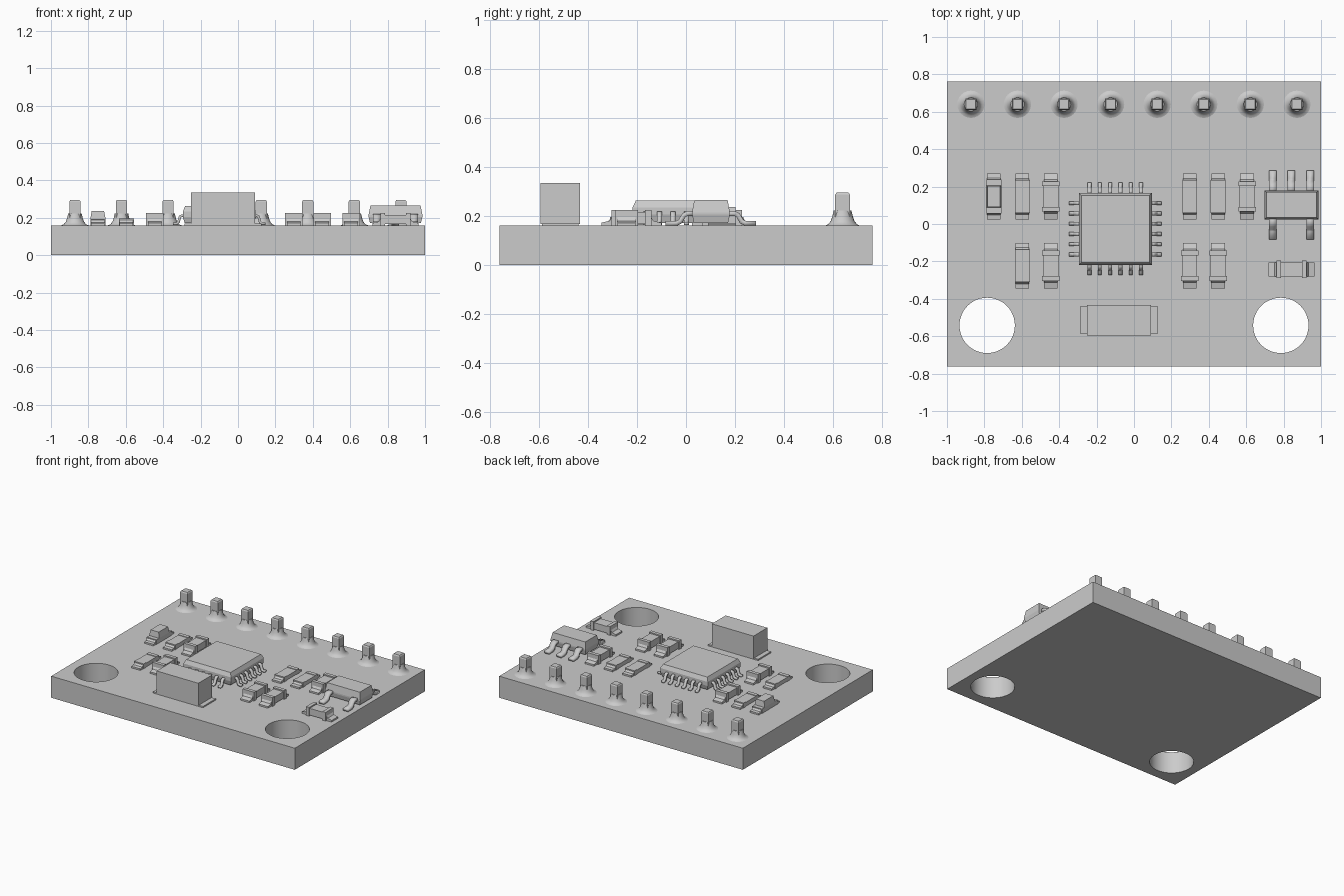
import bpy, bmesh, math
from mathutils import Matrix, Vector

if "Cube" in bpy.data.objects:
    bpy.data.objects.remove(bpy.data.objects["Cube"], do_unlink=True)

grey = bpy.data.materials.new("plain grey")
grey.use_nodes = True
grey.diffuse_color = (0.6, 0.6, 0.6, 1)
grey.node_tree.nodes["Principled BSDF"].inputs["Base Color"].default_value = (0.6, 0.6, 0.6, 1)

TOP = 0.16  # upper face of the board


def finish(name, bm, loc=(0, 0), turn=0, smooth=False):
    """Turn a bmesh into a placed object; its z = 0 rests on the board."""
    bmesh.ops.recalc_face_normals(bm, faces=bm.faces)
    mesh = bpy.data.meshes.new(name)
    bm.to_mesh(mesh)
    bm.free()
    mesh.materials.append(grey)
    obj = bpy.data.objects.new(name, mesh)
    bpy.context.collection.objects.link(obj)
    obj.matrix_world = Matrix.Translation((*loc, TOP)) @ Matrix.Rotation(math.radians(turn), 4, 'Z')
    if smooth:
        smooth_edges(obj)
    return obj


def smooth_edges(obj):
    bpy.ops.object.select_all(action='DESELECT')
    obj.select_set(True)
    bpy.context.view_layer.objects.active = obj
    bpy.ops.object.shade_smooth_by_angle(angle=math.radians(35))


def loft(bm, rings):
    """Closed solid through stacked rings of points."""
    loops = [[bm.verts.new(p) for p in ring] for ring in rings]
    n = len(loops[0])
    for low, high in zip(loops, loops[1:]):
        for i in range(n):
            j = (i + 1) % n
            bm.faces.new((low[i], low[j], high[j], high[i]))
    bm.faces.new(loops[0][::-1])
    bm.faces.new(loops[-1])


def block(bm, levels, y=0):
    """Stack of rectangles, each given as half x, half y, z."""
    loft(bm, [[(sx * hx, y + sy * hy, z) for sx, sy in ((-1, -1), (1, -1), (1, 1), (-1, 1))]
              for hx, hy, z in levels])


def box(bm, hx, hy, z0, z1, y=0):
    block(bm, [(hx, hy, z0), (hx, hy, z1)], y)


def solder_ends(bm, hx, inner, outer, height):
    """Sloping solder fillets at both ends of a small part."""
    for s in (-1, 1):
        loft(bm, [[(x, s * inner, 0), (x, s * outer, 0), (x, s * outer, 0.012),
                   (x, s * (inner + 0.012), height * 0.5), (x, s * inner, height)]
                  for x in (-hx, hx)])


def leg(name, path, width, thick, loc, turn):
    """Bent metal lead running outward along local +y."""
    bm = bmesh.new()
    pairs = [[bm.verts.new((s * width / 2, d, z)) for s in (-1, 1)] for d, z in path]
    for a, b in zip(pairs, pairs[1:]):
        bm.faces.new((a[0], a[1], b[1], b[0]))
    obj = finish(name, bm, loc, turn, True)
    mod = obj.modifiers.new("Thickness", 'SOLIDIFY')
    mod.thickness = thick
    mod.offset = 0


# Board outline with two mounting holes
curve = bpy.data.curves.new("board", 'CURVE')
curve.dimensions = '2D'
curve.fill_mode = 'BOTH'
curve.extrude = TOP / 2
outlines = [[(-1, -0.762), (1, -0.762), (1, 0.762), (-1, 0.762)]]
for side in (-1, 1):
    outlines.append([(side * 0.785 + 0.148 * math.cos(math.tau * i / 48),
                      -0.542 + 0.148 * math.sin(math.tau * i / 48)) for i in range(48)])
for points in outlines:
    spline = curve.splines.new('POLY')
    spline.points.add(len(points) - 1)
    for p, (x, y) in zip(spline.points, points):
        p.co = (x, y, 0, 1)
    spline.use_cyclic_u = True
curve.materials.append(grey)
board = bpy.data.objects.new("board", curve)
bpy.context.collection.objects.link(board)
board.location.z = TOP / 2
bpy.ops.object.select_all(action='DESELECT')
board.select_set(True)
bpy.context.view_layer.objects.active = board
bpy.ops.object.convert(target='MESH')
smooth_edges(bpy.context.object)

# Header pins with concave solder cones
for i in range(8):
    x = -0.872 + i * 0.249
    bm = bmesh.new()
    block(bm, [(0.03, 0.03, 0), (0.03, 0.03, 0.127), (0.025, 0.025, 0.135)])
    finish("header_pin", bm, (x, 0.64))
    bm = bmesh.new()
    profile = [(0.073, 0), (0.06, 0.005), (0.049, 0.018), (0.042, 0.037), (0.036, 0.063)]
    loft(bm, [[(r * math.cos(math.tau * k / 24), r * math.sin(math.tau * k / 24), z)
               for k in range(24)] for r, z in profile])
    finish("pin_solder", bm, (x, 0.64), 0, True)

# Main chip with six leads on each side
chip = Vector((-0.1, -0.026))
bm = bmesh.new()
block(bm, [(0.185, 0.182, 0.012), (0.195, 0.192, 0.045), (0.195, 0.192, 0.075), (0.182, 0.179, 0.103)])
finish("main_chip", bm, chip)
chip_path = [(0.18, 0.052), (0.2, 0.052), (0.21, 0.046), (0.218, 0.018), (0.226, 0.009), (0.247, 0.009)]
for turn in range(0, 360, 90):
    for i in range(6):
        shift = Matrix.Rotation(math.radians(turn), 2) @ Vector(((i - 2.5) * 0.055, 0))
        leg("chip_lead", chip_path, 0.02, 0.014, chip + shift, turn)

# Tall block on its two end pads
bm = bmesh.new()
box(bm, 0.171, 0.081, 0.008, 0.175)
finish("tall_block", bm, (-0.08, -0.514))
bm = bmesh.new()
box(bm, 0.205, 0.075, 0, 0.01)
finish("tall_block_pads", bm, (-0.08, -0.514))

# Small regulator with three leads behind and two in front
reg = Vector((0.842, 0.102))
bm = bmesh.new()
block(bm, [(0.136, 0.07, 0.012), (0.144, 0.077, 0.045), (0.144, 0.077, 0.055), (0.134, 0.068, 0.105)])
finish("regulator", bm, reg)
reg_path = [(0.06, 0.05), (0.095, 0.05), (0.11, 0.044), (0.125, 0.018), (0.14, 0.01), (0.185, 0.01)]
for dx, turn in ((-0.1, 0), (0, 0), (0.1, 0), (-0.1, 180), (0.1, 180)):
    leg("regulator_lead", reg_path, 0.04, 0.02, reg + Vector((dx, 0)), turn)

# Flat resistors
for x, y in ((-0.597, 0.147), (-0.597, -0.223), (0.298, 0.147), (0.45, 0.147)):
    bm = bmesh.new()
    box(bm, 0.04, 0.06, 0.003, 0.032)
    for s in (-1, 1):
        box(bm, 0.04, 0.014, 0, 0.036, s * 0.073)
    solder_ends(bm, 0.036, 0.085, 0.122, 0.03)
    finish("resistor", bm, (x, y))

# Capacitors with wider end bands
for x, y, turn in ((-0.445, 0.147, 0), (0.605, 0.147, 0), (-0.445, -0.223, 0),
                   (0.298, -0.223, 0), (0.45, -0.223, 0), (0.842, -0.243, 90)):
    bm = bmesh.new()
    box(bm, 0.04, 0.06, 0.006, 0.056)
    for s in (-1, 1):
        box(bm, 0.047, 0.013, 0, 0.065, s * 0.068)
    solder_ends(bm, 0.037, 0.078, 0.122, 0.04)
    finish("capacitor", bm, (x, y), turn)

# Indicator lamp with a raised lens
bm = bmesh.new()
box(bm, 0.04, 0.09, 0, 0.034)
solder_ends(bm, 0.036, 0.088, 0.122, 0.03)
finish("lamp_base", bm, (-0.749, 0.147))
bm = bmesh.new()
block(bm, [(0.041, 0.06, 0.034), (0.033, 0.055, 0.076)])
finish("lamp_lens", bm, (-0.749, 0.147))
